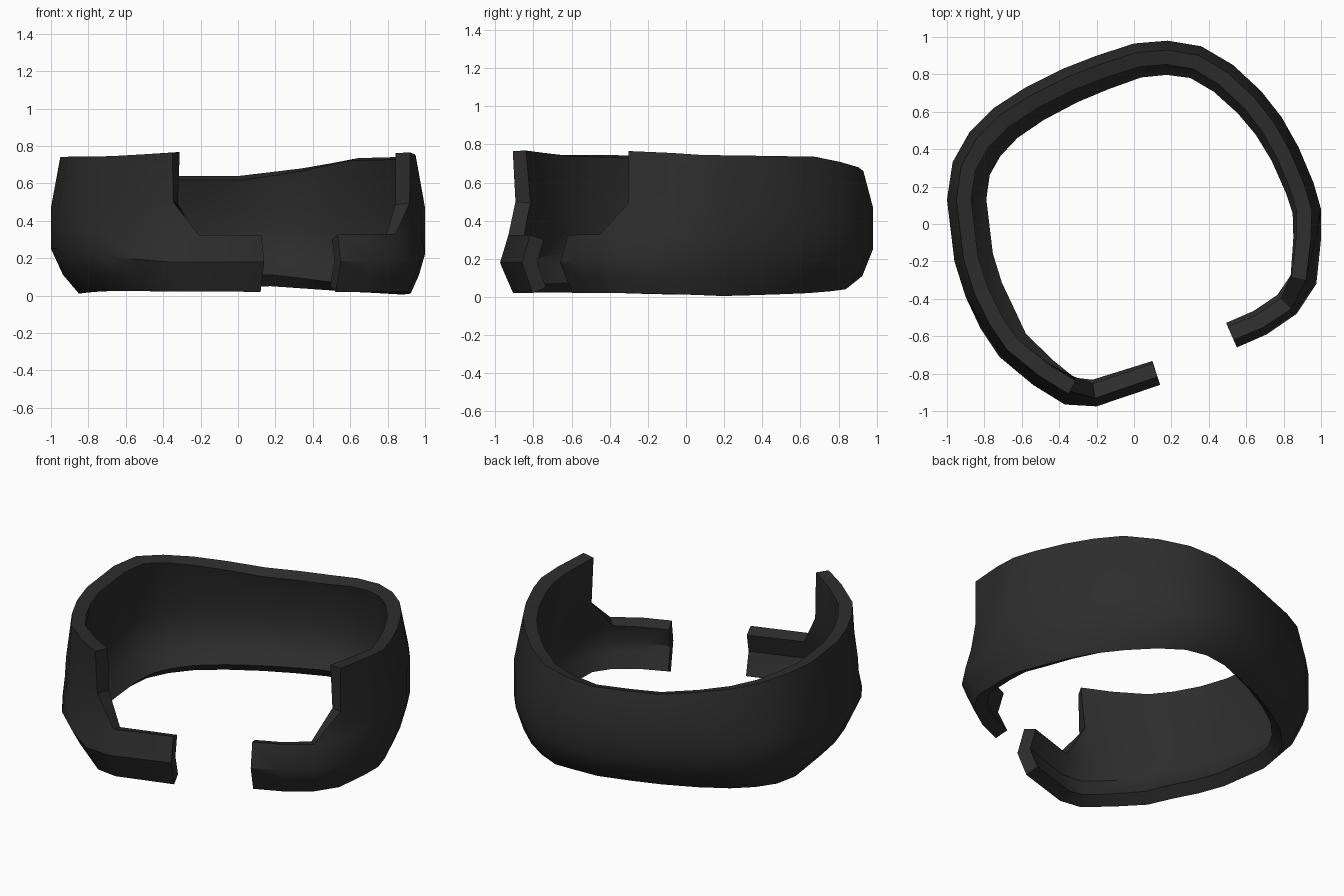
import bpy
from mathutils import Vector

cube = bpy.data.objects.get("Cube")
if cube:
    bpy.data.objects.remove(cube, do_unlink=True)

# Widest outline of the band, from one front tip round the back to the other
PATH = [(0.14, -0.86), (-0.2, -0.975), (-0.37, -0.965), (-0.54, -0.86),
        (-0.72, -0.71), (-0.82, -0.56), (-0.9, -0.39), (-0.96, -0.2),
        (-1, 0.13), (-0.97, 0.33), (-0.88, 0.49), (-0.75, 0.62),
        (-0.58, 0.73), (-0.38, 0.83), (-0.2, 0.9), (0, 0.965),
        (0.18, 0.98), (0.36, 0.95), (0.53, 0.85), (0.68, 0.71),
        (0.79, 0.57), (0.88, 0.41), (0.96, 0.22), (1, 0.08),
        (1, -0.08), (0.975, -0.32), (0.87, -0.48), (0.71, -0.59), (0.55, -0.66)]
LAST = len(PATH) - 1
CUT_RIGHT, CUT_LEFT = 2, LAST - 3   # stations where the tall wall ends

# Values that change along the band: (station, value)
TOP = [(2, 0.765), (4, 0.745), (9, 0.74), (13, 0.64), (15, 0.64),
       (17, 0.68), (19, 0.735), (23, 0.745), (25, 0.765)]
BOTTOM = [(0, 0.02), (5, 0.025), (8, 0.01), (12, 0.03), (16, 0.05),
          (19, 0.02), (22, 0.005), (25, 0.02)]
TUCK = [(0, 0.06), (2, 0.08), (5, 0.15), (10, 0.15), (16, 0.13), (21, 0.09), (25, 0.07)]
FRONT = [(2, 1), (3, 0.8), (6, 0), (23, 0), (25, 0.8), (28, 1)]


def along(keys, i):
    """Linear interpolation between keyed stations."""
    if i <= keys[0][0]:
        return keys[0][1]
    for (a, u), (b, v) in zip(keys, keys[1:]):
        if i <= b:
            return u + (v - u) * (i - a) / (b - a)
    return keys[-1][1]


def section(i):
    """Outer wall points of one station, bottom to top."""
    before = Vector(PATH[max(i - 1, 0)])
    after = Vector(PATH[min(i + 1, LAST)])
    t = (after - before).normalized()
    inward = Vector((t.y, -t.x))
    tuck, w = along(TUCK, i), along(FRONT, i)
    mix = lambda side, front: side + (front - side) * w
    rows = [(tuck, along(BOTTOM, i)),
            (tuck * 0.43, 0.11),
            (0, mix(0.25, 0.18)),
            (mix(0, 0.045), mix(0.35, 0.325)),
            (mix(0, 0.075), mix(0.47, 0.5)),
            (mix(0.05, 0.06), along(TOP, i))]
    p = Vector(PATH[i])
    return [(*(p + inward * d), z) for d, z in rows]


# Outer wall sheet; the front arms keep only the lower rows
verts = [v for i in range(LAST + 1) for v in section(i)]
ROWS = 6
vid = lambda i, r: i * ROWS + r
faces = []
for i in range(LAST):
    tall = CUT_RIGHT <= i < CUT_LEFT
    for r in range(ROWS - 1 if tall else 3):
        faces.append((vid(i, r), vid(i, r + 1), vid(i + 1, r + 1), vid(i + 1, r)))
# Sloping corners between the tall wall and the arms
c, d = CUT_RIGHT, CUT_LEFT
faces.append((vid(c - 1, 3), vid(c, 4), vid(c, 3)))
faces.append((vid(d, 3), vid(d, 4), vid(d + 1, 3)))

# Drop the points that no face uses
used = sorted({k for f in faces for k in f})
new = {k: n for n, k in enumerate(used)}
mesh = bpy.data.meshes.new("open_band")
mesh.from_pydata([verts[k] for k in used], [], [[new[k] for k in f] for f in faces])
band = bpy.data.objects.new("open_band", mesh)
bpy.context.collection.objects.link(band)

# Charcoal material
mat = bpy.data.materials.new("charcoal")
mat.use_nodes = True
colour = (0.026, 0.026, 0.026, 1)
mat.diffuse_color = colour
mat.node_tree.nodes["Principled BSDF"].inputs["Base Color"].default_value = colour
mesh.materials.append(mat)

# Wall thickness towards the inside
solid = band.modifiers.new("thickness", 'SOLIDIFY')
solid.thickness = 0.08
solid.offset = -1
solid.use_even_offset = True
solid.use_quality_normals = True

bpy.ops.object.select_all(action='DESELECT')
band.select_set(True)
bpy.context.view_layer.objects.active = band
bpy.ops.object.modifier_apply(modifier=solid.name)
bpy.ops.object.shade_smooth_by_angle(angle=0.65)
